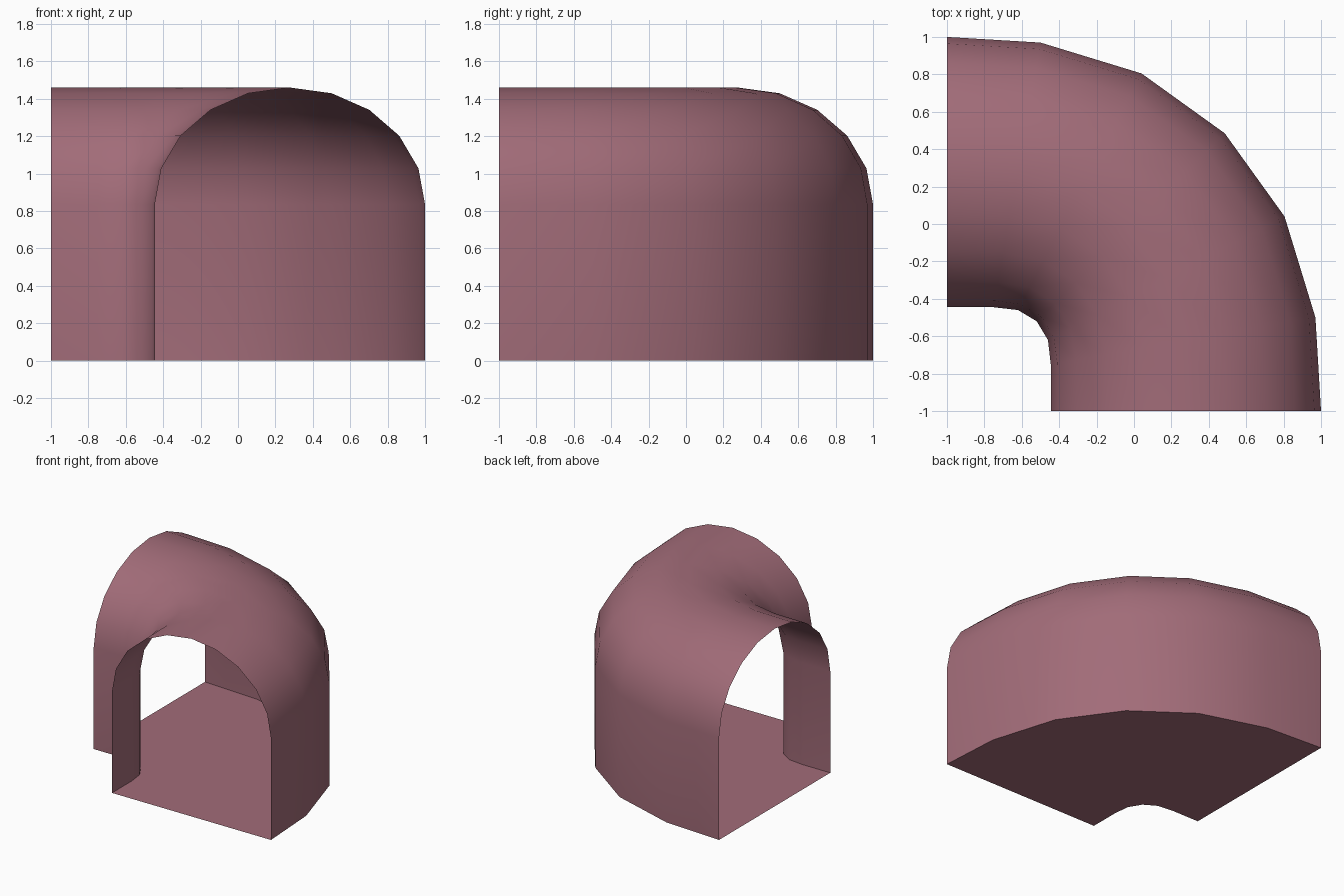
import bpy, bmesh, math
from mathutils import Vector

if "Cube" in bpy.data.objects:
    bpy.data.objects.remove(bpy.data.objects["Cube"])

# Arch profile: (position across from outer wall 0 to inner wall 1, height)
SPRING, RISE, STEPS = 0.835, 0.625, 10
profile = [(0.0, 0.0)]
for i in range(STEPS + 1):
    a = math.pi * i / STEPS
    profile.append(((1 - math.cos(a)) / 2, SPRING + RISE * math.sin(a)))
profile.append((1.0, 0.0))

# Bend stations (outer wall, inner wall); second half mirrors across x = y
half = [((1.0, -1.0), (-0.445, -1.0)),
        ((0.97, -0.50), (-0.445, -0.75)),
        ((0.805, 0.04), (-0.46, -0.62))]
middle = [((0.485, 0.485), (-0.52, -0.52))]
mirrored = [(o[::-1], i[::-1]) for o, i in reversed(half)]
stations = half + middle + mirrored

# Curved tunnel shell, closed by its floor and open at both ends
bm = bmesh.new()
rings = []
for outer, inner in stations:
    o, n = Vector((*outer, 0)), Vector((*inner, 0))
    rings.append([bm.verts.new(o.lerp(n, t) + Vector((0, 0, z))) for t, z in profile])
count = len(profile)
for a, b in zip(rings, rings[1:]):
    for k in range(count):
        m = (k + 1) % count
        face = bm.faces.new((a[k], b[k], b[m], a[m]))
        face.smooth = True
bm.normal_update()

# Crisp edges where the walls meet the floor
for e in bm.edges:
    if len(e.link_faces) == 2 and e.calc_face_angle() > math.radians(50):
        e.smooth = False

mesh = bpy.data.meshes.new("tunnel_bend")
bm.to_mesh(mesh)
bm.free()
tunnel = bpy.data.objects.new("tunnel_bend", mesh)
bpy.context.collection.objects.link(tunnel)

mat = bpy.data.materials.new("dusty_rose")
mat.diffuse_color = (0.36, 0.15, 0.19, 1)
mat.use_nodes = True
mat.node_tree.nodes["Principled BSDF"].inputs["Base Color"].default_value = mat.diffuse_color
mesh.materials.append(mat)
